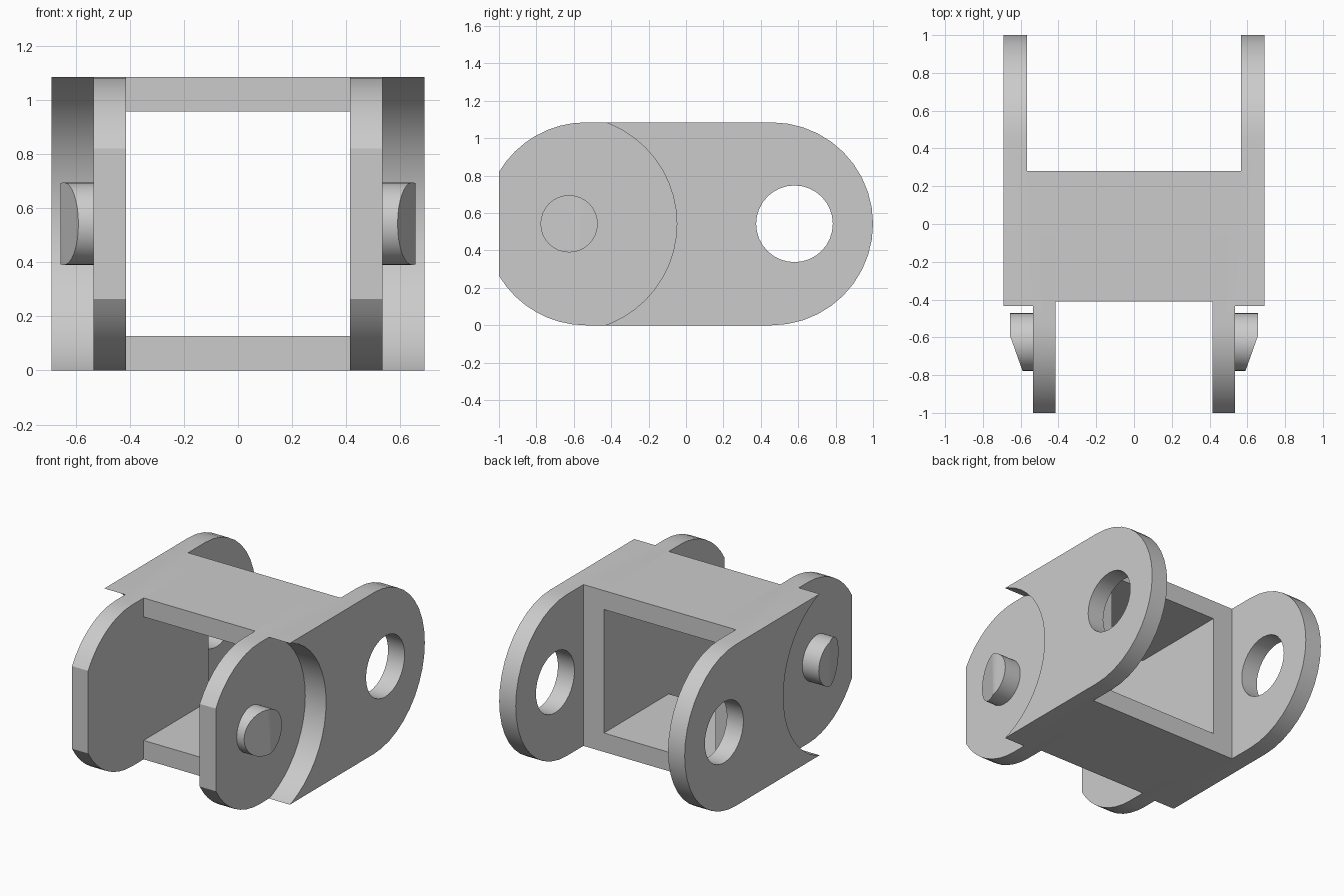
import bpy, bmesh, math

if "Cube" in bpy.data.objects:
    bpy.data.objects.remove(bpy.data.objects["Cube"])

H = 1.085            # overall height
R = H / 2            # end radius and mid height
FRONT_C, BACK_C = -0.534, 0.4575   # centres of the rounded ends
PIN_Y, HOLE_Y = -0.625, 0.58

grey = bpy.data.materials.new("grey")
grey.diffuse_color = (0.6, 0.6, 0.6, 1)
grey.use_nodes = True
grey.node_tree.nodes["Principled BSDF"].inputs["Base Color"].default_value = grey.diffuse_color


def arc(cy, r, a0, a1, n):
    """Points (y, z) along an arc centred at mid height."""
    return [(cy + r * math.cos(math.radians(a0 + (a1 - a0) * i / n)),
             R + r * math.sin(math.radians(a0 + (a1 - a0) * i / n)))
            for i in range(n + 1)]


def prism(name, outline, x0, x1):
    """Extrude a (y, z) outline along x."""
    bm = bmesh.new()
    face = bm.faces.new([bm.verts.new((x0, y, z)) for y, z in outline])
    ext = bmesh.ops.extrude_face_region(bm, geom=[face])
    bmesh.ops.translate(bm, vec=(x1 - x0, 0, 0),
                        verts=[g for g in ext["geom"] if isinstance(g, bmesh.types.BMVert)])
    bmesh.ops.recalc_face_normals(bm, faces=bm.faces)
    me = bpy.data.meshes.new(name)
    bm.to_mesh(me)
    bm.free()
    me.materials.append(grey)
    ob = bpy.data.objects.new(name, me)
    bpy.context.collection.objects.link(ob)
    return ob


def rect(y0, y1, z0, z1):
    return [(y0, z0), (y1, z0), (y1, z1), (y0, z1)]


def activate(ob):
    bpy.ops.object.select_all(action='DESELECT')
    ob.select_set(True)
    bpy.context.view_layer.objects.active = ob


def cut(ob, cutter):
    """Subtract the cutter and remove it."""
    mod = ob.modifiers.new("cut", 'BOOLEAN')
    mod.operation, mod.solver, mod.object = 'DIFFERENCE', 'EXACT', cutter
    activate(ob)
    bpy.ops.object.modifier_apply(modifier=mod.name)
    bpy.data.objects.remove(cutter)


def finish(ob):
    """Smooth the curved faces and mirror to the other side."""
    activate(ob)
    bpy.ops.object.shade_smooth_by_angle(angle=math.radians(30))
    ob.modifiers.new("mirror", 'MIRROR').use_mirror_merge = False


# Side plate: rounded outline with a truncated front end
trunc = math.degrees(math.acos((FRONT_C + 1) / R))
outline = (arc(BACK_C, R, -90, 90, 20)
           + arc(FRONT_C, R, 90, 180 - trunc, 8)
           + arc(FRONT_C, R, 180 + trunc, 270, 8))
side = prism("side_plate", outline, 0.415, 0.69)

# Round recess around the pin, gap between the rear tabs, rear hole
cut(side, prism("recess_cutter", arc(PIN_Y, 0.576, 0, 352.5, 47), 0.535, 0.9))
cut(side, prism("rear_gap_cutter", rect(0.28, 1.2, -0.2, 1.3), 0.2, 0.567))
cut(side, prism("hole_cutter", arc(HOLE_Y, 0.205, 0, 348.75, 31), 0.3, 0.9))
finish(side)

# Pin with a slanted front outer corner
pin = prism("pin", arc(PIN_Y, 0.153, 0, 348.75, 31), 0.53, 0.657)
bm = bmesh.new()
bm.from_mesh(pin.data)
bmesh.ops.bisect_plane(bm, geom=bm.verts[:] + bm.edges[:] + bm.faces[:],
                       plane_co=(0.657, -0.59, 0), plane_no=(0.188, -0.067, 0),
                       clear_outer=True)
bmesh.ops.holes_fill(bm, edges=[e for e in bm.edges if e.is_boundary])
bmesh.ops.recalc_face_normals(bm, faces=bm.faces)
bm.to_mesh(pin.data)
bm.free()
finish(pin)

# Cross plates joining the two sides
prism("bottom_plate", rect(-0.41, 0.28, 0, 0.127), -0.415, 0.415)
prism("top_plate", rect(-0.41, 0.28, H - 0.127, H), -0.415, 0.415)
